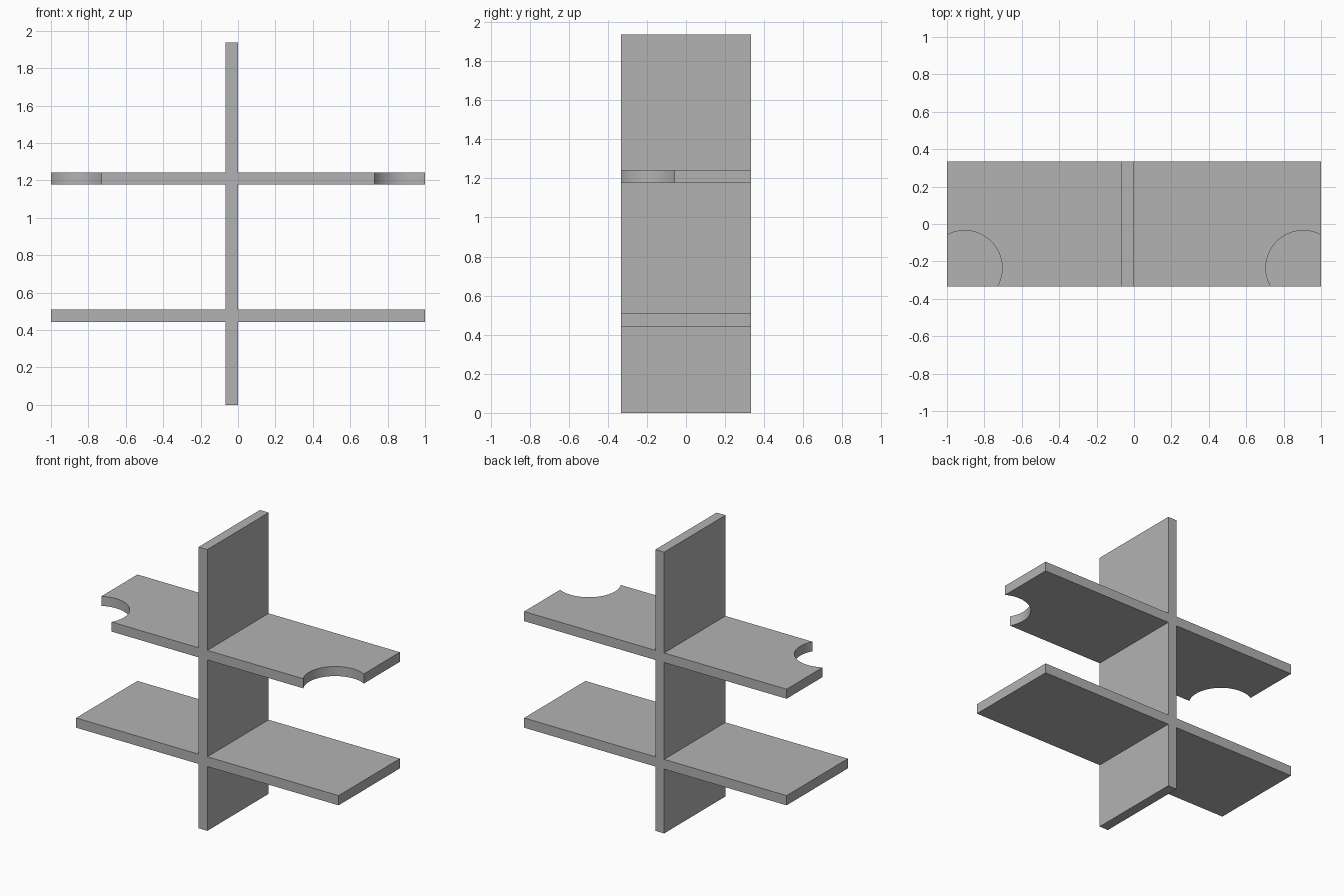
import bpy
import bmesh
import math

cube = bpy.data.objects.get("Cube")
if cube:
    bpy.data.objects.remove(cube, do_unlink=True)

DEPTH = 0.667
HEIGHT = 1.937
POST = (-0.067, 0.0)                             # x range of the upright
SHELVES = [(0.443, 0.51), (1.177, 1.243)]        # z ranges of the shelves
NOTCH_X, NOTCH_Y, NOTCH_R = 0.905, -0.235, 0.2

grey = bpy.data.materials.new("light_grey")
grey.use_nodes = True
colour = (0.448, 0.448, 0.448, 1)
grey.diffuse_color = colour
grey.node_tree.nodes["Principled BSDF"].inputs["Base Color"].default_value = colour


def side_outline(post_x, end_x):
    """Outline of one side of the crossed boards, from bottom to top."""
    points = [(post_x, 0)]
    for low, high in SHELVES:
        points += [(post_x, low), (end_x, low), (end_x, high), (post_x, high)]
    return points + [(post_x, HEIGHT)]


# Upright board and both shelves as one extruded profile
outline = side_outline(POST[1], 1) + side_outline(POST[0], -1)[::-1]
bm = bmesh.new()
face = bm.faces.new([bm.verts.new((x, -DEPTH / 2, z)) for x, z in outline])
extruded = bmesh.ops.extrude_face_region(bm, geom=[face])["geom"]
bmesh.ops.translate(bm, vec=(0, DEPTH, 0),
                    verts=[v for v in extruded if isinstance(v, bmesh.types.BMVert)])
bmesh.ops.recalc_face_normals(bm, faces=bm.faces)
mesh = bpy.data.meshes.new("crossed_shelves")
bm.to_mesh(mesh)
bm.free()
mesh.materials.append(grey)
shelves = bpy.data.objects.new("crossed_shelves", mesh)
bpy.context.collection.objects.link(shelves)

# Round notches in the front corners of the upper shelf
for name, side in (("left", 1), ("right", -1)):
    bpy.ops.mesh.primitive_cylinder_add(
        vertices=96, radius=NOTCH_R, depth=0.3,
        location=(side * NOTCH_X, NOTCH_Y, sum(SHELVES[1]) / 2))
    cutter = bpy.context.object
    cutter.name = name + "_notch_cutter"
    cutter.hide_render = True
    cutter.data.materials.append(grey)
    bpy.ops.object.select_all(action="DESELECT")
    shelves.select_set(True)
    bpy.context.view_layer.objects.active = shelves
    cut = shelves.modifiers.new(name + "_notch", "BOOLEAN")
    cut.operation = "DIFFERENCE"
    cut.solver = "EXACT"
    cut.object = cutter
    bpy.ops.object.modifier_apply(modifier=cut.name)
    bpy.data.objects.remove(cutter, do_unlink=True)

bpy.ops.object.shade_smooth_by_angle(angle=math.radians(30))
